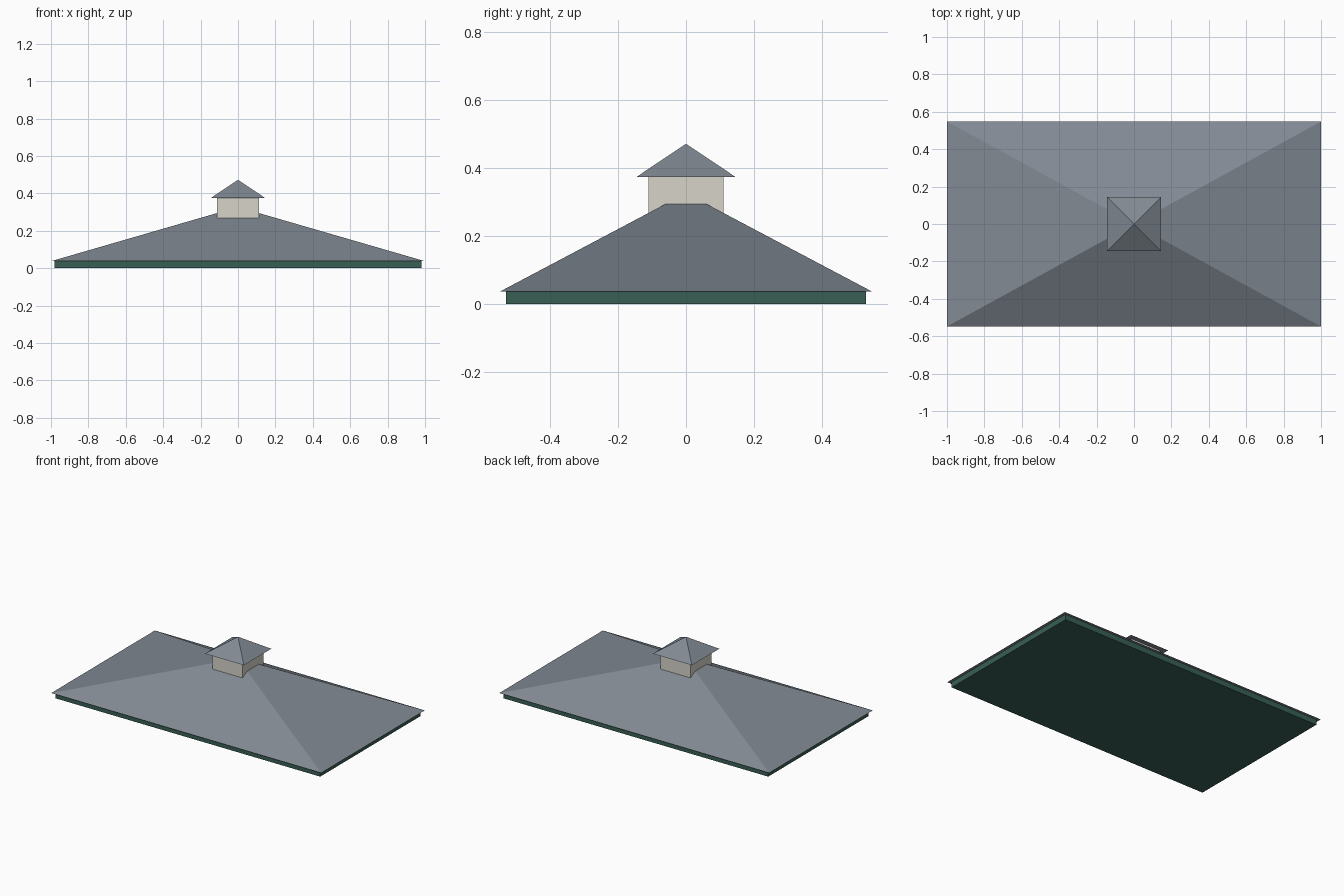
import bpy
import bmesh

cube = bpy.data.objects.get("Cube")
if cube:
    bpy.data.objects.remove(cube, do_unlink=True)


def material(name, rgb):
    mat = bpy.data.materials.new(name)
    mat.use_nodes = True
    mat.diffuse_color = (*rgb, 1)
    shader = next(n for n in mat.node_tree.nodes if n.type == "BSDF_PRINCIPLED")
    shader.inputs["Base Color"].default_value = (*rgb, 1)
    return mat


def tapered_box(name, half_x, half_y, bottom, top, mat, taper=1.0):
    """Box whose top is scaled by taper; zero taper gives a pyramid."""
    bm = bmesh.new()
    bmesh.ops.create_cube(bm, size=2)
    for v in bm.verts:
        scale = taper if v.co.z > 0 else 1
        v.co.x *= half_x * scale
        v.co.y *= half_y * scale
        v.co.z = top if v.co.z > 0 else bottom
    bmesh.ops.remove_doubles(bm, verts=bm.verts, dist=0.0001)
    bmesh.ops.recalc_face_normals(bm, faces=bm.faces)
    mesh = bpy.data.meshes.new(name)
    bm.to_mesh(mesh)
    bm.free()
    mesh.materials.append(mat)
    obj = bpy.data.objects.new(name, mesh)
    bpy.context.collection.objects.link(obj)
    return obj


slate = material("slate grey", (0.22, 0.25, 0.29))
green = material("dark green", (0.04, 0.115, 0.09))
cream = material("warm white", (0.68, 0.655, 0.59))

# Fascia band under the eaves
tapered_box("fascia", 0.98, 0.53, 0, 0.037, green)

# Hipped main roof with a small flat top
tapered_box("main_roof", 1.0, 0.548, 0.037, 0.295, slate, taper=0.11)

# Cupola straddling the flat top, with its pyramid cap
tapered_box("cupola_walls", 0.111, 0.111, 0.245, 0.375, cream)
tapered_box("cupola_roof", 0.145, 0.145, 0.375, 0.472, slate, taper=0)
